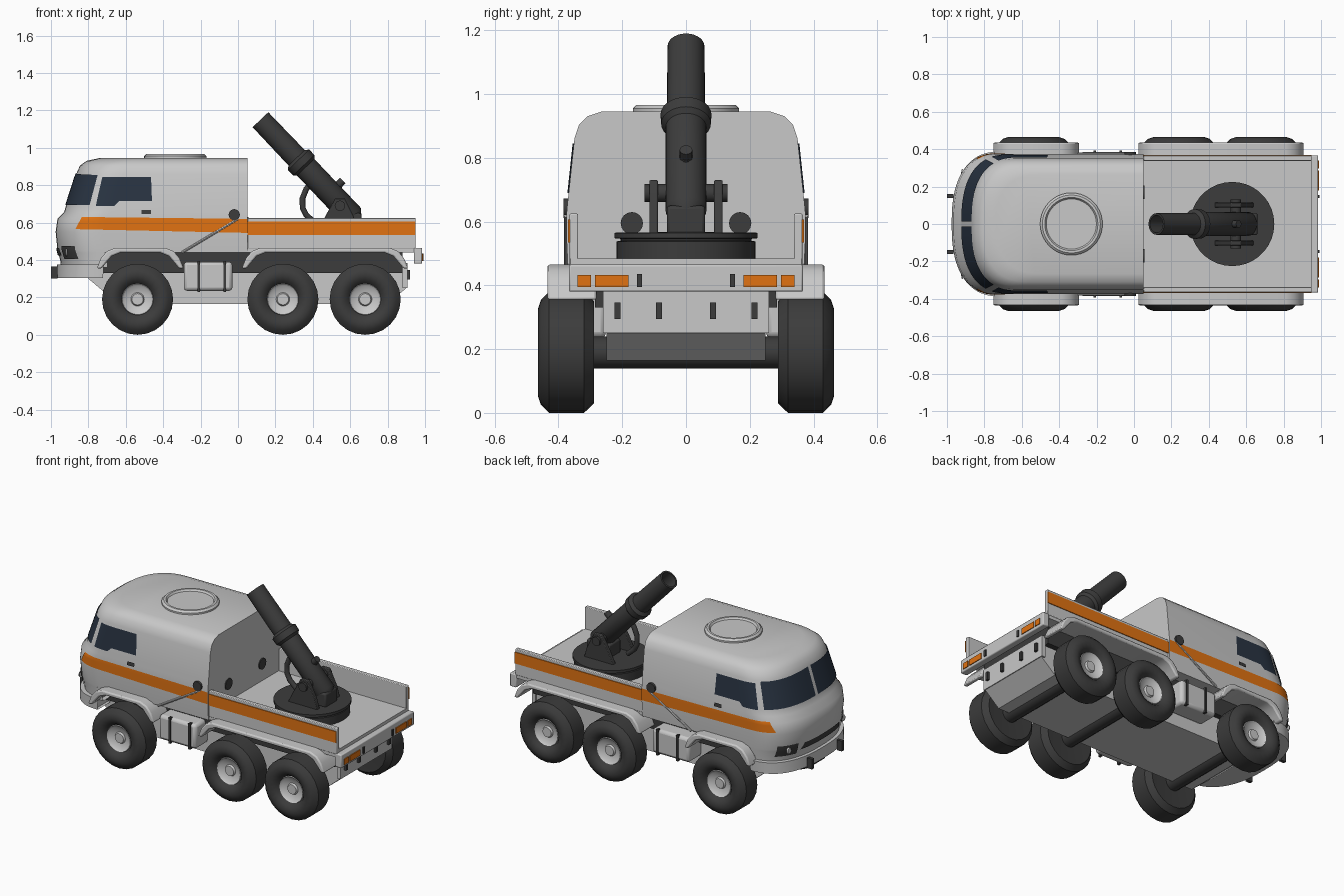
import bpy, bmesh, math
from mathutils import Matrix, Vector

cube = bpy.data.objects.get("Cube")
if cube:
    bpy.data.objects.remove(cube)


def material(name, r, g, b):
    m = bpy.data.materials.new(name)
    m.use_nodes = True
    m.diffuse_color = (r, g, b, 1)
    m.node_tree.nodes["Principled BSDF"].inputs["Base Color"].default_value = (r, g, b, 1)
    return m


GREY = material("light_grey", .58, .58, .58)
DARK = material("dark_grey", .045, .045, .045)
ORANGE = material("orange", .75, .17, .006)
GLASS = material("dark_blue_glass", .022, .034, .055)


def finish(name, bm, mat, matrix=None, bevel=0, smooth=40, closed=True):
    if closed:
        bmesh.ops.remove_doubles(bm, verts=bm.verts, dist=.0005)
        bmesh.ops.recalc_face_normals(bm, faces=bm.faces)
    mesh = bpy.data.meshes.new(name)
    bm.to_mesh(mesh)
    bm.free()
    mesh.materials.append(mat)
    ob = bpy.data.objects.new(name, mesh)
    bpy.context.collection.objects.link(ob)
    if matrix:
        ob.matrix_world = matrix
    if bevel:
        mod = ob.modifiers.new("bevel", "BEVEL")
        mod.width, mod.segments = bevel, 2
    bpy.ops.object.select_all(action="DESELECT")
    ob.select_set(True)
    bpy.context.view_layer.objects.active = ob
    bpy.ops.object.shade_smooth_by_angle(angle=math.radians(smooth))
    return ob


def box(name, x, y, z, mat, bevel=0):
    """Box from (min, max) ranges."""
    bm = bmesh.new()
    bmesh.ops.create_cube(bm, size=1)
    for v in bm.verts:
        v.co = [(a + b) / 2 + c * (b - a) for (a, b), c in zip((x, y, z), v.co)]
    return finish(name, bm, mat, bevel=bevel)


def side(s, a, b):
    """Range across the width on side s."""
    return tuple(sorted((s * a, s * b)))


def prism(name, outline, y, mat, bevel=0):
    """Outline in x, z extruded across y."""
    bm = bmesh.new()
    face = bm.faces.new([bm.verts.new((px, y[0], pz)) for px, pz in outline])
    new = bmesh.ops.extrude_face_region(bm, geom=[face])["geom"]
    for v in new:
        if isinstance(v, bmesh.types.BMVert):
            v.co.y = y[1]
    return finish(name, bm, mat, bevel=bevel)


def lathe(name, profile, mat, matrix, segs=28):
    """Profile of (radius, height) turned about local z."""
    bm = bmesh.new()
    rings = [[bm.verts.new((r * math.cos(i * math.tau / segs), r * math.sin(i * math.tau / segs), h))
              for i in range(segs)] for r, h in profile]
    for a, b in zip(rings, rings[1:]):
        for i in range(segs):
            j = (i + 1) % segs
            bm.faces.new((a[i], a[j], b[j], b[i]))
    return finish(name, bm, mat, matrix)


def rod(name, p, q, r, mat, segs=16):
    p, q = Vector(p), Vector(q)
    turn = (q - p).to_track_quat("Z", "Y").to_matrix().to_4x4()
    length = (q - p).length
    return lathe(name, [(0, 0), (r, 0), (r, length), (0, length)], mat, Matrix.Translation(p) @ turn, segs)


# Cab shape: height, nose x, half width
CAB = [(.30, -.95, .36), (.38, -.945, .365), (.45, -.965, .37), (.55, -.975, .375), (.62, -.965, .375),
       (.655, -.93, .372), (.69, -.92, .368), (.86, -.865, .35), (.905, -.845, .335),
       (.93, -.81, .31), (.945, -.74, .265)]
DEPTH, POWER, BACK = .25, 2.5, .05


def cab_at(z):
    for a, b in zip(CAB, CAB[1:]):
        if z <= b[0] + 1e-6:
            t = (z - a[0]) / (b[0] - a[0])
            return a[1] + t * (b[1] - a[1]), a[2] + t * (b[2] - a[2])


def on_side(x, z, s):
    nose, w = cab_at(z)
    t = min(1, max(0, (x - nose) / DEPTH))
    return Vector((x, s * (w * (1 - (1 - t) ** POWER) ** (1 / POWER) + .004), z))


def on_front(y, z, s):
    nose, w = cab_at(z)
    t = min(1, abs(y) / w)
    return Vector((nose + DEPTH * (1 - (1 - t ** POWER) ** (1 / POWER)) - .005, s * y * 1.008, z))


def shell(name, heights, back, mat, grow=0):
    """Closed rounded-nose body following the cab shape."""
    bm = bmesh.new()
    rings, steps = [], 16
    for z in heights:
        nose, w = cab_at(z)
        pts = []
        for i in range(-steps, steps + 1):
            a = abs(i) / steps * math.pi / 2
            y = math.copysign((w + grow) * math.sin(a) ** (2 / POWER), i)
            pts.append((nose - grow + DEPTH * (1 - max(0, math.cos(a)) ** (2 / POWER)), y, z))
        pts = [(back, pts[0][1], z)] + pts + [(back, pts[-1][1], z)]
        rings.append([bm.verts.new(p) for p in pts])
    n = len(rings[0])
    for a, b in zip(rings, rings[1:]):
        for i in range(n):
            bm.faces.new((a[i], a[(i + 1) % n], b[(i + 1) % n], b[i]))
    bm.faces.new(rings[0])
    bm.faces.new(rings[-1])
    return finish(name, bm, mat)


def patch(name, corners, surface, s, mat, nu=12, nv=6):
    """Thin plate lying on the cab, from four corners in surface coordinates."""
    bm = bmesh.new()
    a, b, c, d = [Vector(p) for p in corners]
    grid = [[bm.verts.new(surface(*a.lerp(b, i / nu).lerp(d.lerp(c, i / nu), j / nv), s))
             for i in range(nu + 1)] for j in range(nv + 1)]
    for j in range(nv):
        for i in range(nu):
            f = bm.faces.new((grid[j][i], grid[j][i + 1], grid[j + 1][i + 1], grid[j + 1][i]))
            f.normal_update()
            if f.normal.dot(f.calc_center_median() - Vector((-.5, 0, .6))) < 0:
                f.normal_flip()
    finish(name, bm, mat, closed=False)


# Cab, nose skirt, bumper and roof hatch
shell("cab", [.44] + [row[0] for row in CAB[2:]], BACK, GREY)
shell("nose_skirt", [.36, .40, .44], -.74, GREY)
shell("front_bumper", [.305, .32, .36, .375], -.74, GREY, .022)
lathe("roof_hatch", [(.167, .94), (.167, .955), (.155, .966), (.142, .966), (.134, .955), (0, .955)],
      GREY, Matrix.Translation((-.335, 0, 0)), 40)
patch("grille", [(-.19, .425), (.19, .425), (.17, .465), (-.17, .465)], on_front, 1, DARK)

# Chassis, hull and rear end
box("chassis_rail", (-.74, .88), (-.285, .285), (.33, .445), DARK)
prism("hull", [(-.86, .36), (-.80, .30), (-.64, .165), (.80, .165), (.90, .25), (.90, .35), (.8, .36)],
      (-.25, .25), GREY)
box("bed_floor", (BACK, .95), (-.362, .362), (.44, .485), GREY)
box("rear_sill", (.94, .985), (-.367, .367), (.38, .465), GREY, .006)
box("rear_apron", (.88, .905), (-.26, .26), (.25, .385), GREY)

for s in (-1, 1):
    # Painted and glazed plates on the cab
    patch("windscreen", [(.012, .695), (.343, .695), (.322, .855), (.012, .865)], on_front, s, GLASS, 16)
    patch("door_window", [(-.755, .715), (-.46, .715), (-.465, .845), (-.725, .845)], on_side, s, GLASS)
    patch("window_corner", [(-.76, .69), (-.66, .69), (-.635, .715), (-.755, .715)], on_side, s, GLASS)
    patch("cab_stripe", [(-.87, .565), (BACK, .545), (BACK, .62), (-.835, .63)], on_side, s, ORANGE, 24)
    patch("headlight_frame", [(.215, .405), (.325, .405), (.325, .475), (.215, .475)], on_front, s, DARK)
    patch("door_handle", [(-.515, .645), (-.465, .645), (-.465, .668), (-.515, .668)],
          lambda x, z, k: on_side(x, z, k) + Vector((0, k * .004, 0)), s, DARK, 2, 2)
    lathe("headlight", [(0, .012), (.018, .008), (.022, 0)], GREY,
          Matrix.Translation(on_front(.27, .44, s)) @ Matrix.Rotation(-math.pi / 2, 4, "Y"), 16)
    rod("side_latch", (-.02, s * .365, .642), (-.02, s * .385, .642), .03, DARK)
    rod("cab_vent", (.045, s * .17, .595), (.056, s * .17, .595), .035, DARK)
    rod("side_stay", (-.3, s * .376, .44), (0, s * .376, .62), .007, GREY, 8)
    box("bumper_post", (-1, -.965), side(s, .14, .16), (.30, .365), DARK)

    # Bed walls and their stripes
    box("bed_wall", (BACK, .95), side(s, .338, .365), (.46, .625), GREY, .004)
    box("bed_stripe", (BACK, .95), side(s, .364, .37), (.535, .607), ORANGE)

    # Rear lamps and hooks
    box("tail_lamp", (.98, .99), side(s, .18, .285), (.395, .432), ORANGE)
    box("corner_lamp", (.98, .99), side(s, .298, .34), (.395, .432), ORANGE)
    box("sill_hook", (.98, .992), side(s, .138, .154), (.395, .435), DARK)
    for y in (.085, .215):
        box("apron_hook", (.9, .92), side(s, y - .009, y + .009), (.295, .347), DARK)

    # Wheel arches
    for x0, x1 in ((-.755, -.29), (.02, .91)):
        def arch(t):
            half = [(0, .355), (.025, .41), (.06, .447), (.11, .465)]
            left = [(x0 + t + dx * .9, z - t * (z > .4)) for dx, z in half]
            right = [(x1 - t - dx * .9, z - t * (z > .4)) for dx, z in half]
            return left + right[::-1]
        prism("wheel_arch", arch(0) + arch(.026)[::-1], side(s, .28, .435), GREY, .008)

    # Tank between the axles
    box("side_tank", (-.29, -.03), side(s, .25, .385), (.235, .39), GREY, .018)
    for x in (-.21, -.07):
        box("tank_strap", (x - .007, x + .007), side(s, .37, .392), (.23, .395), DARK)

    # Wheels
    for x in (-.537, .24, .68):
        place = Matrix.Translation((x, 0, .19)) @ Matrix.Rotation(-s * math.pi / 2, 4, "X")
        lathe("tyre", [(.078, .42), (.10, .452), (.135, .465), (.165, .455), (.19, .43), (.19, .32),
                       (.16, .288), (.07, .295), (0, .295)], DARK, place, 24)
        lathe("hub", [(0, .43), (.03, .43), (.036, .418), (.07, .425), (.082, .436), (.088, .42)],
              GREY, place, 24)
        rod("axle", (x, 0, .19), (x, s * .31, .19), .05, DARK)

    # Gun cradle sides
    prism("cradle_plate", [(.43, .56), (.64, .56), (.62, .63), (.57, .73), (.52, .73), (.47, .64)],
          side(s, .088, .115), DARK, .004)
    rod("cradle_bolt", (.545, s * .05, .69), (.545, s * .13, .69), .028, DARK)

# Turntable
lathe("turntable", [(0, .48), (.218, .48), (.218, .538), (.205, .54), (.205, .546), (.225, .548),
                    (.225, .565), (0, .568)], DARK, Matrix.Translation((.525, 0, 0)), 36)

# Barrel with collar and hollow muzzle
breech, muzzle = Vector((.61, 0, .635)), Vector((.12, 0, 1.15))
aim = (muzzle - breech).to_track_quat("Z", "Y").to_matrix().to_4x4()
L = (muzzle - breech).length
lathe("barrel", [(0, -.03), (.04, -.03), (.064, 0), (.064, .36), (.078, .375), (.08, .415), (.06, .43),
                 (.058, L), (.047, L), (.045, L - .2), (0, L - .2)], DARK, Matrix.Translation(breech) @ aim)
box("breech_mount", (.50, .66), (-.06, .06), (.56, .65), DARK, .01)
rod("sight_knob", (.52, 0, .76), (.55, 0, .80), .012, DARK)
rod("sight_cap", (.535, 0, .80), (.56, 0, .825), .02, DARK)

# Curved elevating arm in front of the barrel
curve = bpy.data.curves.new("elevating_arm", "CURVE")
curve.dimensions, curve.bevel_depth, curve.bevel_resolution = "3D", .016, 3
spline = curve.splines.new("POLY")
path = [(.40, .82), (.365, .78), (.345, .73), (.345, .68), (.365, .64), (.41, .60)]
spline.points.add(len(path) - 1)
for point, (x, z) in zip(spline.points, path):
    point.co = (x, 0, z, 1)
curve.materials.append(DARK)
bpy.context.collection.objects.link(bpy.data.objects.new("elevating_arm", curve))
